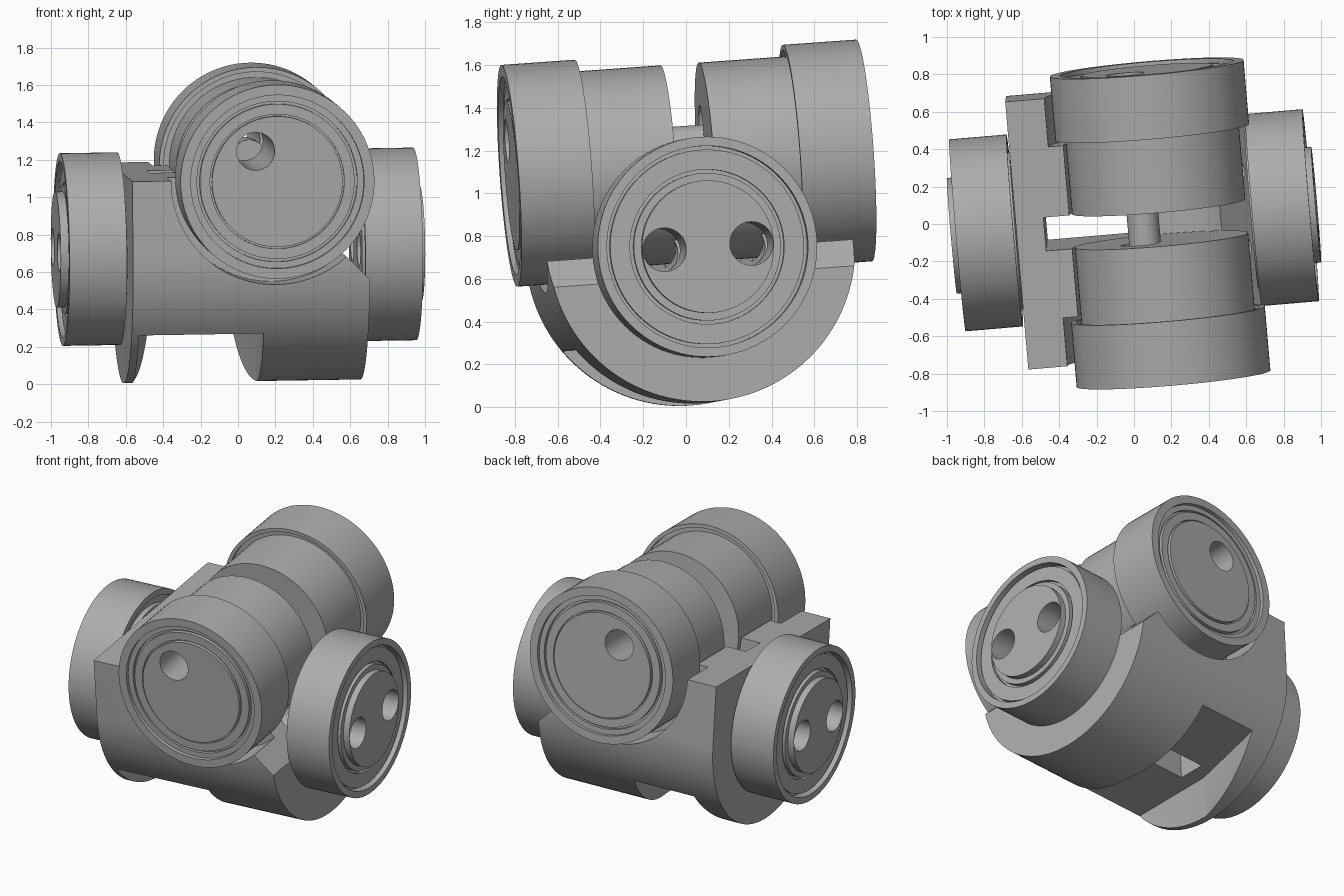
import bpy, bmesh, math
from mathutils import Matrix, Vector

if "Cube" in bpy.data.objects:
    bpy.data.objects.remove(bpy.data.objects["Cube"], do_unlink=True)

grey = bpy.data.materials.new("machined grey")
grey.use_nodes = True
COLOUR = (0.42, 0.42, 0.42, 1)
grey.diffuse_color = COLOUR
grey.node_tree.nodes["Principled BSDF"].inputs["Base Color"].default_value = COLOUR

# Model frame: U runs through the end wheels, V through the rollers
U = Vector((0.996, 0.085, 0.016)).normalized()
V = Vector((-0.086, 0.994, 0.071))
V = (V - U * V.dot(U)).normalized()
W = U.cross(V)
FRAME = Matrix.Translation((0, 0.02, 0.735)) @ Matrix((U, V, W)).transposed().to_4x4()

AXIS_U, AXIS_W = 0.144, 0.405      # roller axis position
BODY_R, HOLE_R = 0.72, 0.102
ROLL = Matrix.Translation((AXIS_U, 0, AXIS_W))
ALONG_U = Matrix.Rotation(math.pi / 2, 4, 'Y')
ALONG_V = Matrix.Rotation(-math.pi / 2, 4, 'X')


def finish(name, bm, matrix=Matrix()):
    bmesh.ops.transform(bm, matrix=matrix, verts=bm.verts)
    bmesh.ops.recalc_face_normals(bm, faces=bm.faces)
    mesh = bpy.data.meshes.new(name)
    bm.to_mesh(mesh)
    bm.free()
    mesh.materials.append(grey)
    ob = bpy.data.objects.new(name, mesh)
    bpy.context.collection.objects.link(ob)
    return ob


def prism(name, points, place, direction):
    """Extrude a flat outline; place turns a 2D point into a 3D one."""
    bm = bmesh.new()
    face = bm.faces.new([bm.verts.new(place(a, b)) for a, b in points])
    ext = bmesh.ops.extrude_face_region(bm, geom=[face])
    moved = [g for g in ext["geom"] if isinstance(g, bmesh.types.BMVert)]
    bmesh.ops.translate(bm, vec=direction, verts=moved)
    return finish(name, bm)


def cylinder(name, radius, start, end, matrix):
    bm = bmesh.new()
    bmesh.ops.create_cone(bm, cap_ends=True, segments=96, radius1=radius, radius2=radius,
                          depth=end - start,
                          matrix=Matrix.Translation((0, 0, (start + end) / 2)))
    return finish(name, bm, matrix)


def lathe(name, profile, matrix, steps=96):
    """Spin (radius, height) points that start and end on the axis."""
    bm = bmesh.new()
    top = bm.verts.new((0, 0, profile[0][1]))
    base = bm.verts.new((0, 0, profile[-1][1]))
    rings = []
    for r, h in profile[1:-1]:
        rings.append([bm.verts.new((r * math.cos(t), r * math.sin(t), h))
                      for t in (i * math.tau / steps for i in range(steps))])
    for i in range(steps):
        j = (i + 1) % steps
        bm.faces.new((top, rings[0][i], rings[0][j]))
        bm.faces.new((base, rings[-1][j], rings[-1][i]))
        for a, b in zip(rings, rings[1:]):
            bm.faces.new((a[i], b[i], b[j], a[j]))
    return finish(name, bm, matrix)


def cut(ob, cutters):
    for c in cutters:
        mod = ob.modifiers.new("cut", 'BOOLEAN')
        mod.operation, mod.solver, mod.object = 'DIFFERENCE', 'EXACT', c
    bpy.context.view_layer.update()
    graph = bpy.context.evaluated_depsgraph_get()
    mesh = bpy.data.meshes.new_from_object(ob.evaluated_get(graph))
    ob.modifiers.clear()
    ob.data = mesh
    for c in cutters:
        bpy.data.objects.remove(c, do_unlink=True)


def wheel_hole(v):
    return cylinder("hole", HOLE_R, -1.2, 1.2, Matrix.Translation((0, v, 0)) @ ALONG_U)


def roller_hole():
    return cylinder("hole", HOLE_R, -1, 1,
                    Matrix.Translation((AXIS_U - 0.115, 0, AXIS_W + 0.165)) @ ALONG_V)


parts = []

# Body: U-shaped section with a rounded underside
arc = [(BODY_R * math.cos(t), BODY_R * math.sin(t))
       for t in (-math.pi * i / 64 for i in range(65))]
section = [(BODY_R, 0.41)] + arc + [(-BODY_R, 0.41)]
body = prism("body", section, lambda v, w: (-0.625, v, w), (1.27, 0, 0))
cutters = [cylinder("drum_seat", 0.48, -0.5, 0.5, ROLL @ ALONG_V)]
cutters += [cylinder("ring_seat", 0.56, a, b, ROLL @ ALONG_V)
            for a, b in ((-1, -0.46), (0.46, 1))]
# Sloped shoulder, underside notch and central slot
cutters.append(prism("shoulder", [(0.41, 0.1), (0.75, -0.24), (0.75, 0.6), (0.41, 0.6)],
                     lambda u, w: (u, -1, w), (0, 2, 0)))
notch = [(-0.59, -0.9), (0.08, -0.9), (0.09, 0), (-0.02, 0.75), (-0.39, 0.75), (-0.58, 0)]
cutters.append(prism("notch", notch, lambda u, v: (u, v, -0.9), (0, 0, 0.475)))
slot = [(-0.475, -0.095), (0.05, -0.095), (0.05, 0.085), (-0.475, 0.085)]
cutters.append(prism("slot", slot, lambda u, v: (u, v, -0.8), (0, 0, 1.5)))
cutters += [wheel_hole(v) for v in (-0.205, 0.205)]
cut(body, cutters)
parts.append(body)

# End wheels: raised boss, stepped bearing rings, outer rim
wheel_profile = [(0, 0.978), (0.31, 0.978), (0.31, 0.935), (0.345, 0.935), (0.345, 0.9),
                 (0.362, 0.9), (0.362, 0.925), (0.455, 0.925), (0.455, 0.89), (0.472, 0.89),
                 (0.472, 0.948), (0.515, 0.948), (0.515, 0.64), (0.475, 0.64),
                 (0.475, 0.665), (0.42, 0.665), (0.42, 0.63), (0, 0.63)]
# Rollers: flat disc, bearing rings, outer rim and a narrower inner drum
roller_profile = [(0, 0.825), (0.35, 0.825), (0.35, 0.8), (0.36, 0.8), (0.36, 0.815),
                  (0.415, 0.815), (0.415, 0.79), (0.43, 0.79), (0.43, 0.81), (0.465, 0.81),
                  (0.465, 0.835), (0.52, 0.835), (0.52, 0.49), (0.495, 0.49),
                  (0.495, 0.51), (0.465, 0.51), (0.465, 0.09), (0, 0.09)]
for sign, wheel_name, roller_name in ((1, "left_wheel", "back_roller"),
                                      (-1, "right_wheel", "front_roller")):
    flip = Matrix.Scale(sign, 4, (0, 0, 1))
    wheel = lathe(wheel_name, wheel_profile, ALONG_U @ flip)
    cut(wheel, [wheel_hole(v) for v in (-0.205, 0.205)])
    roller = lathe(roller_name, roller_profile, ROLL @ ALONG_V @ flip)
    cut(roller, [roller_hole()])
    parts += [wheel, roller]

# Pin joining the two rollers
parts.append(cylinder("roller_pin", 0.085, -0.1, 0.1,
                      Matrix.Translation((AXIS_U - 0.088, 0, AXIS_W + 0.09)) @ ALONG_V))

# Tilt everything into place and shade
for ob in parts:
    ob.data.transform(FRAME)
    bpy.ops.object.select_all(action='DESELECT')
    ob.select_set(True)
    bpy.context.view_layer.objects.active = ob
    bpy.ops.object.shade_smooth_by_angle(angle=math.radians(30))
